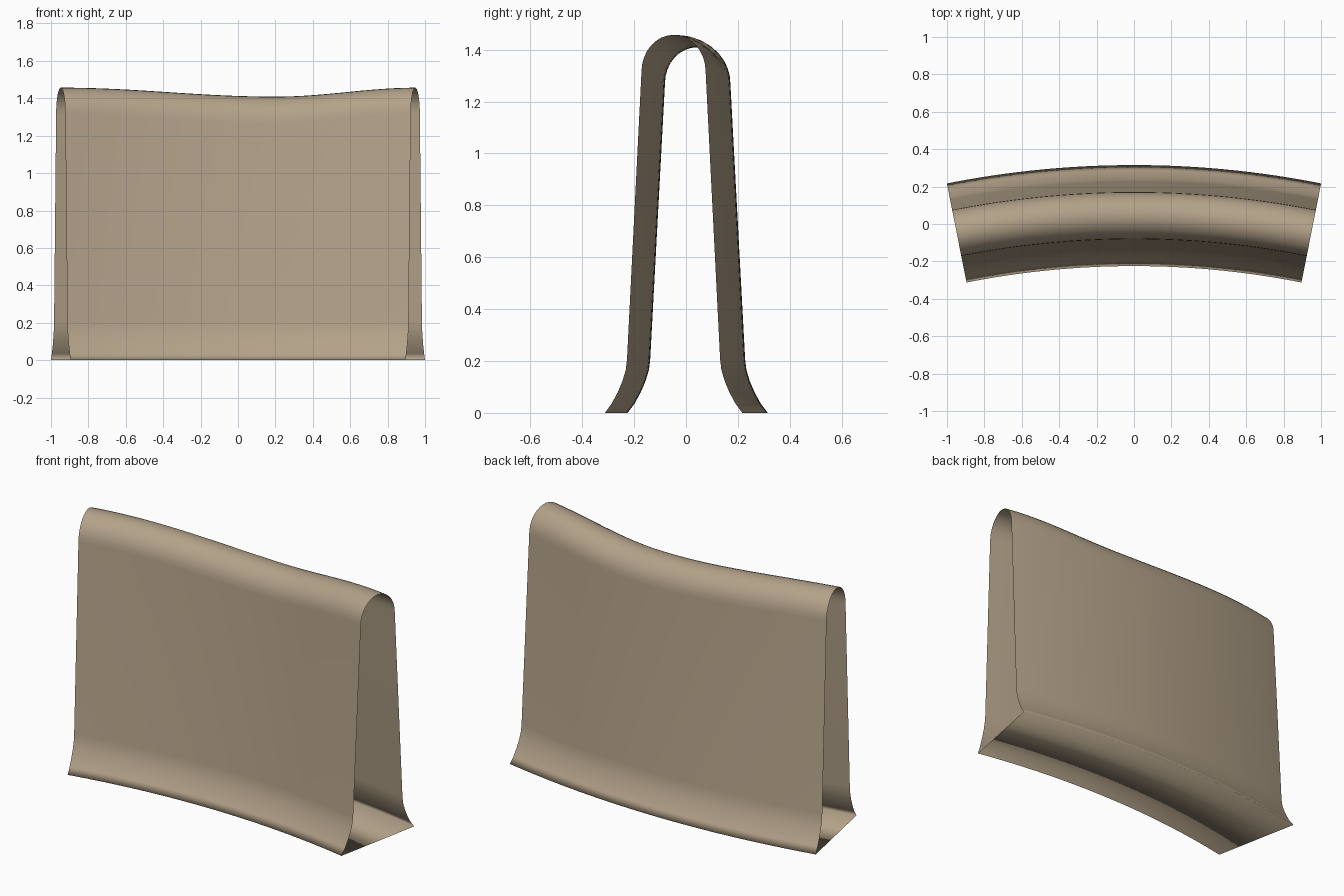
import bpy, bmesh, math

if "Cube" in bpy.data.objects:
    bpy.data.objects.remove(bpy.data.objects["Cube"])

THETA = math.radians(11.2)   # half sweep of the bend
R = 4.88                     # centreline radius
Y0 = 0.045 - R               # bend centre
STEPS = 32
WALL_TOP, ARCH_W, ARCH_H = 1.315, 0.126, 0.142


def dip(x):
    # off-centre sag of the top edge
    t = (0.2 - x) / 1.15 if x < 0.2 else (x - 0.2) / 0.76
    return 0.048 * 0.5 * (1 + math.cos(math.pi * min(t, 1)))


# half profile: flared foot and leaning wall, then the rounded top
foot = [(0.27, 0), (0.243, 0.036), (0.219, 0.08), (0.2, 0.125), (0.188, 0.165), (0.183, 0.205)]
arch = [(ARCH_W * math.cos(a), WALL_TOP + ARCH_H * math.sin(a))
        for a in (math.pi * i / 16 for i in range(17))]
profile = foot + arch + [(-w, z) for w, z in reversed(foot)]

# sweep the closed profile along the arc, leaving both ends open
bm = bmesh.new()
rings = []
for i in range(STEPS + 1):
    a = THETA * (2 * i / STEPS - 1)
    drop = dip(R * math.sin(a))
    rings.append([bm.verts.new(((R + w) * math.sin(a), Y0 + (R + w) * math.cos(a),
                                z - drop if z > 1 else z)) for w, z in profile])
n = len(profile)
for r, s in zip(rings, rings[1:]):
    for j in range(n):
        k = (j + 1) % n
        bm.faces.new((r[j], s[j], s[k], r[k]))
for f in bm.faces:
    f.smooth = True
bm.normal_update()
# make normals point outward
outer = max(bm.faces, key=lambda f: f.calc_center_median().z)
if outer.normal.z < 0:
    bmesh.ops.reverse_faces(bm, faces=bm.faces[:])
mesh = bpy.data.meshes.new("curved_wall")
bm.to_mesh(mesh)
bm.free()
wall = bpy.data.objects.new("curved_wall", mesh)
bpy.context.collection.objects.link(wall)

# tan surface
mat = bpy.data.materials.new("tan")
mat.diffuse_color = (0.45, 0.36, 0.25, 1)
mat.use_nodes = True
mat.node_tree.nodes["Principled BSDF"].inputs["Base Color"].default_value = mat.diffuse_color
mesh.materials.append(mat)
